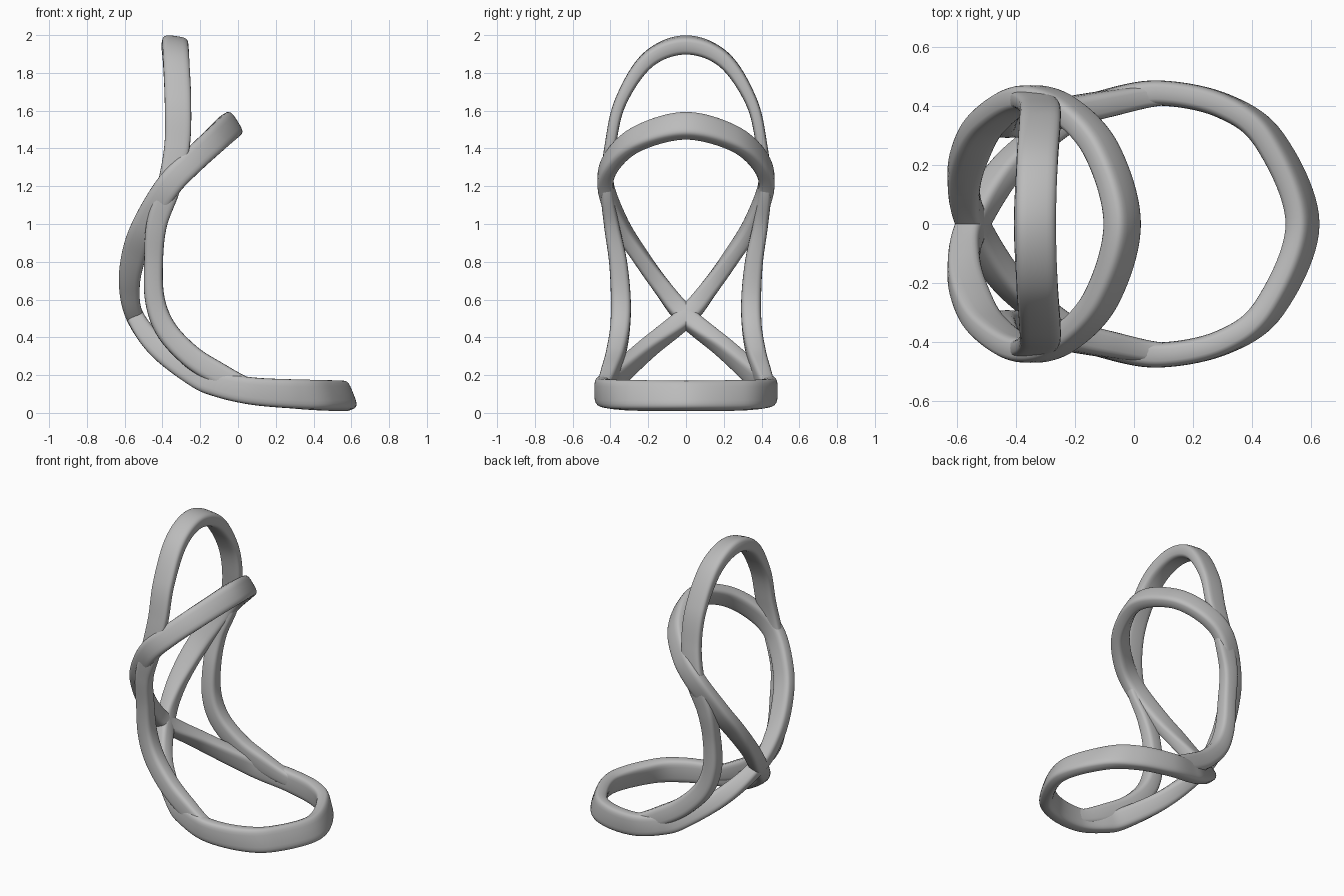
import bpy
import bmesh
import math
from mathutils import Vector

cube = bpy.data.objects.get("Cube")
if cube:
    bpy.data.objects.remove(cube, do_unlink=True)

# One plain grey for the whole sculpture
grey = bpy.data.materials.new("soft_grey")
grey.use_nodes = True
grey.diffuse_color = (0.5, 0.5, 0.5, 1)
bsdf = grey.node_tree.nodes["Principled BSDF"]
bsdf.inputs["Base Color"].default_value = grey.diffuse_color
bsdf.inputs["Roughness"].default_value = 0.6

STEPS, SIDES = 12, 24


def key(x, y, z, lean, width, thick):
    """Path station: position, lean of the wide axis in the xz plane, band size."""
    a = math.radians(lean)
    return (Vector((x, y, z)), Vector((math.cos(a), 0, math.sin(a))), width, thick)


def mirrored(k):
    flip = Vector((1, -1, 1))
    return (k[0] * flip, k[1] * flip, k[2], k[3])


def blend(a, b, c, d, t):
    """Catmull-Rom interpolation."""
    return 0.5 * (2 * b + (c - a) * t + (2 * a - 5 * b + 4 * c - d) * t * t
                  + (3 * b - a - 3 * c + d) * t ** 3)


def power(v, e):
    return math.copysign(abs(v) ** e, v)


def band(name, keys, closed):
    """Sweep a rounded rectangular section along the stations."""
    n = len(keys)
    stations = []
    for i in range(n if closed else n - 1):
        idx = [i - 1, i, i + 1, i + 2]
        four = [keys[j % n] if closed else keys[max(0, min(n - 1, j))] for j in idx]
        for s in range(STEPS):
            stations.append([blend(*vals, s / STEPS) for vals in zip(*four)])
    if not closed:
        stations.append(list(keys[-1]))
    bm = bmesh.new()
    rings = []
    m = len(stations)
    for i, (pos, wide, w, t) in enumerate(stations):
        after = stations[(i + 1) % m if closed else min(i + 1, m - 1)][0]
        before = stations[i - 1 if closed else max(i - 1, 0)][0]
        tangent = (after - before).normalized()
        wide = (wide - tangent * wide.dot(tangent)).normalized()
        thin = tangent.cross(wide)
        ring = []
        for k in range(SIDES):
            a = math.tau * k / SIDES
            u = power(math.cos(a), 0.55) * w / 2
            v = power(math.sin(a), 0.55) * t / 2
            ring.append(bm.verts.new(pos + wide * u + thin * v))
        rings.append(ring)
    for i in range(m if closed else m - 1):
        a, b = rings[i], rings[(i + 1) % m]
        for k in range(SIDES):
            j = (k + 1) % SIDES
            bm.faces.new((a[k], a[j], b[j], b[k]))
    if not closed:
        bm.faces.new(rings[0])
        bm.faces.new(rings[-1])
    bmesh.ops.recalc_face_normals(bm, faces=bm.faces)
    mesh = bpy.data.meshes.new(name)
    bm.to_mesh(mesh)
    bm.free()
    mesh.materials.append(grey)
    obj = bpy.data.objects.new(name, mesh)
    bpy.context.collection.objects.link(obj)
    bpy.ops.object.select_all(action="DESELECT")
    obj.select_set(True)
    bpy.context.view_layer.objects.active = obj
    bpy.ops.object.shade_smooth_by_angle(angle=math.radians(40))


# Bent figure-eight: base ring, crossing at the back, raised front loop
half = [
    key(0.57, 0, 0.09, 112, 0.16, 0.085),
    key(0.46, 0.28, 0.093, 108, 0.16, 0.085),
    key(0.30, 0.40, 0.10, 98, 0.155, 0.085),
    key(0.08, 0.443, 0.115, 88, 0.145, 0.085),
    key(-0.10, 0.41, 0.15, 75, 0.135, 0.085),
    key(-0.22, 0.36, 0.20, 65, 0.13, 0.085),
    key(-0.42, 0.20, 0.345, 45, 0.115, 0.09),
    key(-0.545, 0, 0.51, 20, 0.095, 0.105),
    key(-0.575, -0.13, 0.67, 0, 0.11, 0.095),
    key(-0.55, -0.25, 0.84, -17, 0.13, 0.085),
    key(-0.49, -0.35, 1.0, -30, 0.135, 0.085),
    key(-0.37, -0.425, 1.2, -43, 0.135, 0.085),
    key(-0.24, -0.39, 1.335, -48, 0.135, 0.085),
    key(-0.11, -0.25, 1.455, -53, 0.14, 0.085),
    key(-0.04, 0, 1.52, -58, 0.145, 0.09),
]
band("figure_eight_band", half + [mirrored(k) for k in half[-2:0:-1]], True)

# Tall rear arch whose feet sink into the base ring
side = [
    key(0.15, 0.437, 0.115, 88, 0.09, 0.06),
    key(0.04, 0.43, 0.14, 75, 0.10, 0.075),
    key(-0.10, 0.405, 0.205, 62, 0.12, 0.09),
    key(-0.25, 0.375, 0.30, 48, 0.12, 0.10),
    key(-0.38, 0.35, 0.44, 30, 0.115, 0.105),
    key(-0.44, 0.345, 0.60, 10, 0.105, 0.105),
    key(-0.447, 0.36, 0.80, 0, 0.10, 0.095),
    key(-0.43, 0.395, 1.0, -5, 0.11, 0.08),
    key(-0.365, 0.42, 1.2, -5, 0.125, 0.065),
    key(-0.322, 0.40, 1.42, 0, 0.135, 0.06),
    key(-0.318, 0.345, 1.65, 0, 0.14, 0.065),
    key(-0.328, 0.20, 1.87, -4, 0.14, 0.085),
    key(-0.335, 0, 1.948, -8, 0.14, 0.095),
]
band("rear_arch_band", side + [mirrored(k) for k in side[-2::-1]], False)
